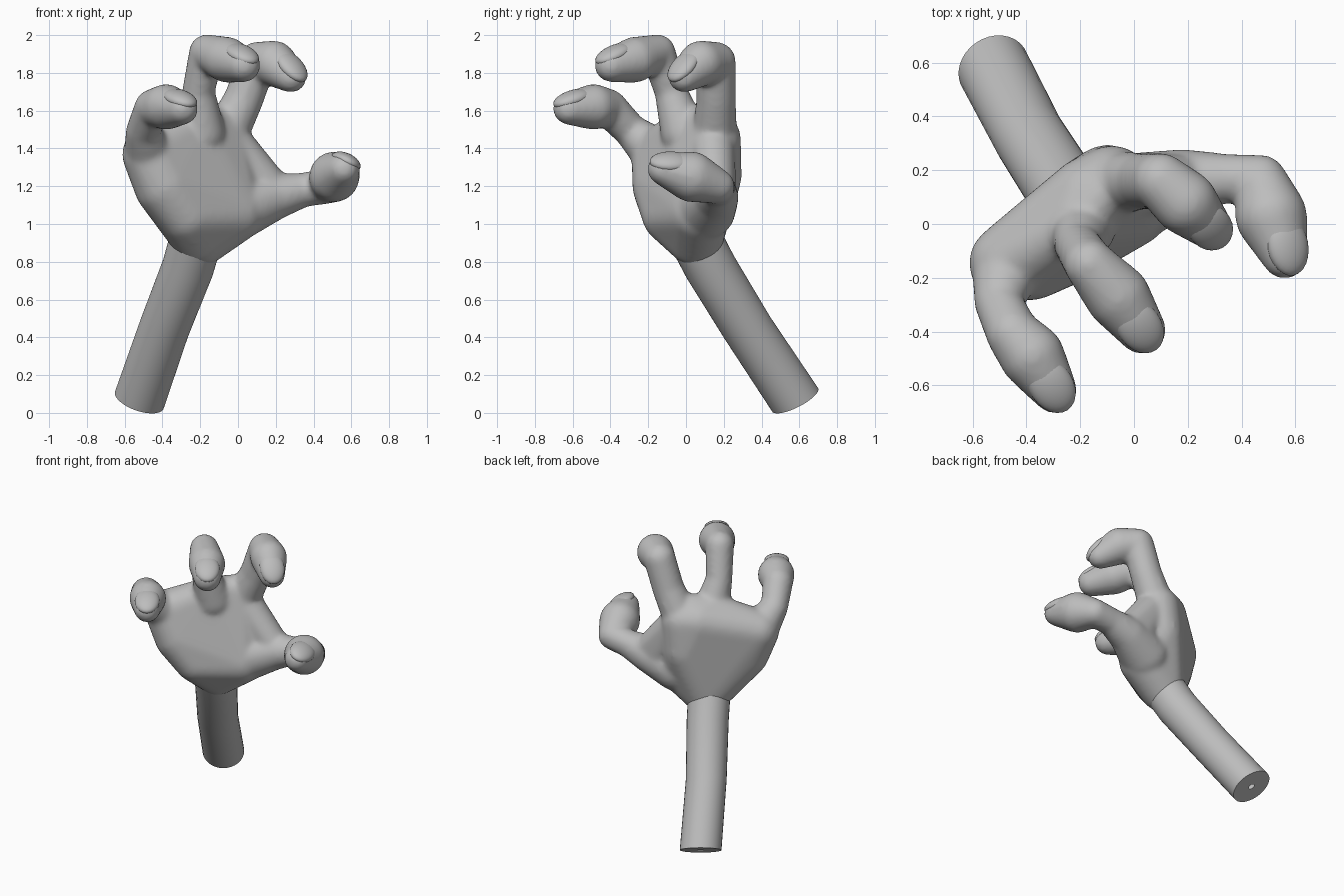
import bpy
import bmesh
from mathutils import Vector, Matrix

cube = bpy.data.objects.get("Cube")
if cube:
    bpy.data.objects.remove(cube, do_unlink=True)

grey = bpy.data.materials.new("plain grey")
grey.use_nodes = True
color = (0.51, 0.51, 0.51, 1)
grey.diffuse_color = color
grey.node_tree.nodes["Principled BSDF"].inputs["Base Color"].default_value = color


def finish(bm, name):
    bmesh.ops.recalc_face_normals(bm, faces=bm.faces[:])
    mesh = bpy.data.meshes.new(name)
    bm.to_mesh(mesh)
    bm.free()
    mesh.materials.append(grey)
    obj = bpy.data.objects.new(name, mesh)
    bpy.context.collection.objects.link(obj)
    bpy.ops.object.select_all(action="DESELECT")
    bpy.context.view_layer.objects.active = obj
    obj.select_set(True)
    bpy.ops.object.shade_smooth_by_angle(angle=0.7)
    return obj


def hull(bm, balls):
    """Add the convex skin around some (x, y, z, radius) balls."""
    part = bmesh.new()
    for x, y, z, r in balls:
        bmesh.ops.create_icosphere(part, subdivisions=3, radius=r,
                                   matrix=Matrix.Translation((x, y, z)))
    out = bmesh.ops.convex_hull(part, input=part.verts[:])
    inside = [g for g in out["geom_interior"] if isinstance(g, bmesh.types.BMVert)]
    bmesh.ops.delete(part, geom=inside, context="VERTS")
    mesh = bpy.data.meshes.new("part")
    part.to_mesh(mesh)
    part.free()
    bm.from_mesh(mesh)
    bpy.data.meshes.remove(mesh)


# Each digit runs from palm to tip as (x, y, z, radius)
digits = {
    "little_finger": [(-.47, -.15, 1.37, .135), (-.505, -.29, 1.49, .09), (-.45, -.41, 1.615, .1),
                      (-.38, -.49, 1.62, .122), (-.295, -.62, 1.61, .085)],
    "middle_finger": [(-.19, -.01, 1.48, .125), (-.21, -.08, 1.70, .087), (-.165, -.15, 1.91, .095),
                      (-.06, -.27, 1.87, .122), (.03, -.395, 1.84, .09)],
    "index_finger": [(-.07, .15, 1.46, .12), (.03, .16, 1.66, .105), (.10, .16, 1.86, .105),
                     (.19, .08, 1.85, .122), (.28, -.01, 1.78, .085)],
    "thumb": [(.00, .10, 1.08, .165), (.18, .155, 1.14, .125), (.34, .17, 1.18, .092),
              (.475, .165, 1.20, .093), (.51, .03, 1.25, .135), (.56, -.12, 1.29, .085)],
}

# Palm and digits, fused into one soft skin
bm = bmesh.new()
hull(bm, [(-.20, .05, .92, .147), (-.27, -.08, 1.05, .155), (-.02, .07, 1.06, .16),
          (-.385, -.12, 1.20, .165), (-.47, -.145, 1.37, .145), (-.17, .10, 1.45, .15),
          (-.08, .15, 1.45, .142), (-.10, .145, 1.25, .15), (-.22, .01, 1.51, .11),
          (-.10, .11, 1.53, .10)])
hull(bm, [(-.06, .14, 1.45, .12), (.10, .155, 1.17, .11), (.20, .16, 1.16, .10)])
for balls in digits.values():
    for pair in zip(balls, balls[1:]):
        hull(bm, pair)
hand = finish(bm, "hand")
remesh = hand.modifiers.new("fuse", "REMESH")
remesh.mode = "VOXEL"
remesh.voxel_size = 0.014
remesh.use_smooth_shade = True
soften = hand.modifiers.new("soften", "SMOOTH")
soften.factor = 0.5
soften.iterations = 14

# Nails, shallow domes almost flush with the upper side of each tip
for name, balls in digits.items():
    a, b = Vector(balls[-2][:3]), Vector(balls[-1][:3])
    along = (b - a).normalized()
    up = Vector((0.5 if name == "thumb" else 0, 0, 1))
    slope = (balls[-2][3] - balls[-1][3]) / (b - a).length
    up = (up - along * up.dot(along)).normalized()
    up = (up + along * slope).normalized()
    along = (along - up * along.dot(up)).normalized()
    side = up.cross(along)
    frame = Matrix((along, side, up)).transposed().to_4x4()
    radius = balls[-2][3] + (balls[-1][3] - balls[-2][3]) * 0.75
    place = a.lerp(b, 0.75) + up * (radius - 0.042)
    bm = bmesh.new()
    bmesh.ops.create_uvsphere(bm, u_segments=24, v_segments=16, radius=1,
                              matrix=Matrix.Translation(place) @ frame
                              @ Matrix.Diagonal((.115, .082, .045, 1)))
    finish(bm, name + "_nail")

# Forearm, a round tube with a small hole in its end cap
path = [(-.522, .578, .069, .02), (-.522, .578, .069, .137), (-.39, .325, .45, .134),
        (-.265, .13, .77, .138), (-.20, .01, 1.0, .14)]
axis = Vector((.30, -.43, .85))
turn = axis.to_track_quat("Z", "Y").to_matrix().to_4x4()
bm = bmesh.new()
rings = []
for x, y, z, r in path:
    ring = bmesh.ops.create_circle(bm, segments=32, radius=r,
                                   matrix=Matrix.Translation((x, y, z)) @ turn)
    rings.append(ring["verts"])
for low, high in zip(rings, rings[1:]):
    for i in range(len(low)):
        bm.faces.new((low[i - 1], low[i], high[i], high[i - 1]))
bm.faces.new(rings[-1])
finish(bm, "forearm")
